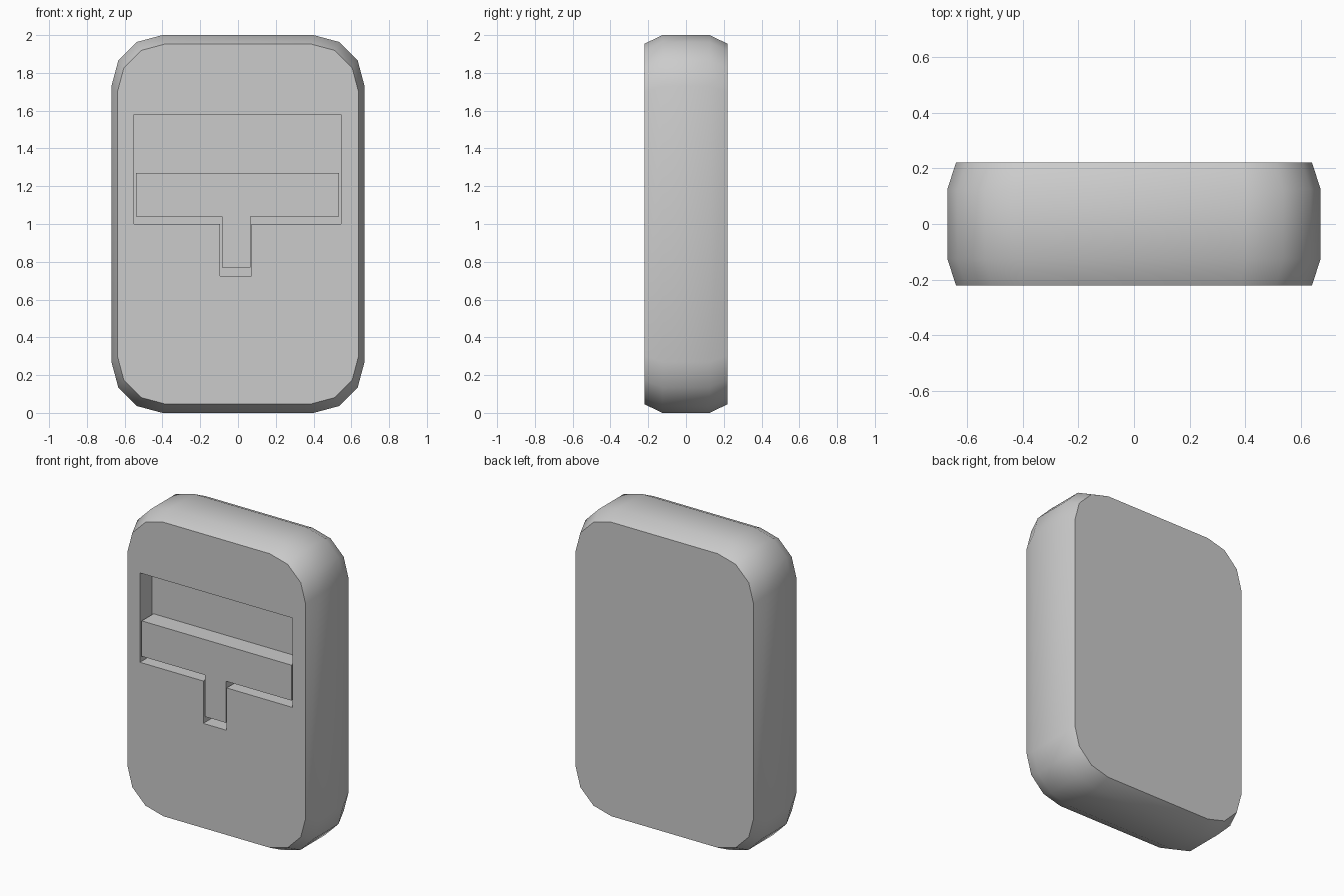
import bpy, bmesh, math

if "Cube" in bpy.data.objects:
    bpy.data.objects.remove(bpy.data.objects["Cube"])


def loft(name, rings):
    """Closed solid from equal-length rings ordered front to back."""
    bm = bmesh.new()
    loops = [[bm.verts.new(p) for p in r] for r in rings]
    n = len(loops[0])
    for a, b in zip(loops, loops[1:]):
        for i in range(n):
            j = (i + 1) % n
            bm.faces.new((a[i], a[j], b[j], b[i]))
    bm.faces.new(loops[0])
    bm.faces.new(loops[-1])
    bmesh.ops.recalc_face_normals(bm, faces=bm.faces)
    me = bpy.data.meshes.new(name)
    bm.to_mesh(me)
    bm.free()
    ob = bpy.data.objects.new(name, me)
    bpy.context.collection.objects.link(ob)
    return ob


def body_ring(y, s):
    """Rounded rectangle, three segments per corner, scaled about its centre."""
    pts = []
    for k, (sx, sz) in enumerate([(1, 1), (-1, 1), (-1, -1), (1, -1)]):
        for i in range(4):
            a = math.radians(90 * k + 30 * i)
            x = 0.40 * sx + 0.27 * math.cos(a)
            z = 0.73 * sz + 0.27 * math.sin(a)
            pts.append((x * s, y, 1 + z * s))
    return pts


def tee(name, left, right, stem_l, stem_r, top, shoulder, bottom, y0, y1):
    """T-shaped prism: wide bar with a short stem hanging below."""
    prof = [(left, top), (left, shoulder), (stem_l, shoulder), (stem_l, bottom),
            (stem_r, bottom), (stem_r, shoulder), (right, shoulder), (right, top)]
    return loft(name, [[(x, y, z) for x, z in prof] for y in (y0, y1)])


# Rounded slab with chamfered front and back rims
body = loft("body", [body_ring(-0.22, 0.954), body_ring(-0.125, 1),
                     body_ring(0.125, 1), body_ring(0.22, 0.954)])

# T-shaped recess cut into the front
cutter = tee("recess_cutter", -0.55, 0.545, -0.095, 0.072, 1.58, 1.0, 0.725, -0.4, -0.095)
cutter.hide_render = True
cut = body.modifiers.new("recess", 'BOOLEAN')
cut.operation = 'DIFFERENCE'
cut.solver = 'EXACT'
cut.object = cutter
bpy.context.view_layer.objects.active = body
body.select_set(True)
bpy.ops.object.modifier_apply(modifier=cut.name)
bpy.data.objects.remove(cutter)
bpy.ops.object.shade_smooth_by_angle(angle=math.radians(35))

# Loose T-shaped insert filling the lower part of the recess
tee("insert", -0.54, 0.535, -0.085, 0.065, 1.27, 1.04, 0.77, -0.216, -0.09)
